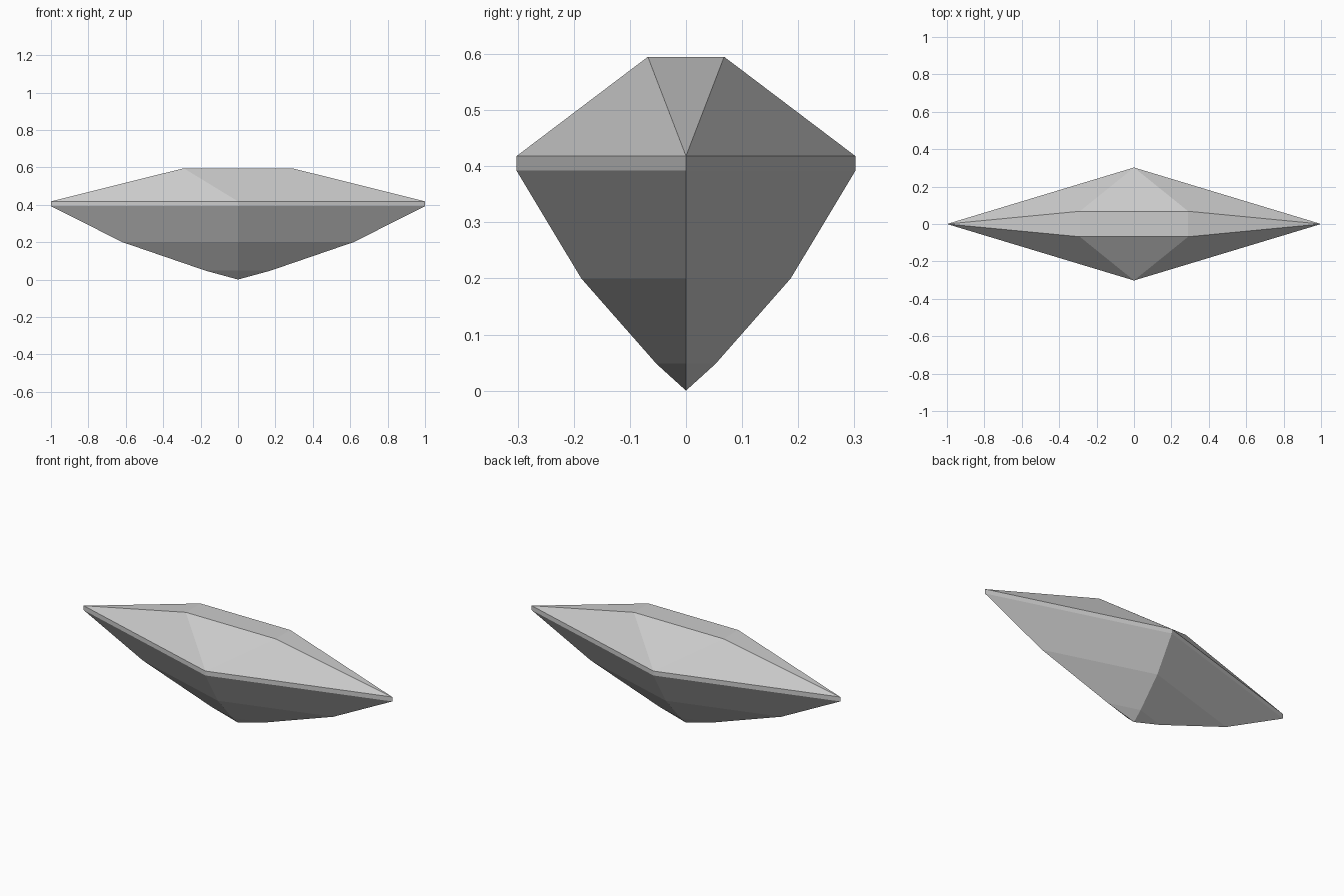
import bpy
import bmesh

cube = bpy.data.objects.get("Cube")
if cube:
    bpy.data.objects.remove(cube, do_unlink=True)

HALF_X, HALF_Y = 1.0, 0.302

# Grey stone material
stone = bpy.data.materials.new("grey stone")
stone.use_nodes = True
grey = (0.6, 0.6, 0.6, 1)
stone.diffuse_color = grey
stone.node_tree.nodes["Principled BSDF"].inputs["Base Color"].default_value = grey

bm = bmesh.new()


def ring(scale, z):
    """Diamond outline: left, back, right, front corners."""
    corners = ((1, 0), (0, 1), (-1, 0), (0, -1))
    return [bm.verts.new((x * HALF_X * scale, y * HALF_Y * scale, z)) for x, y in corners]


# Girdle band and stepped lower tiers
tiers = [ring(s, z) for s, z in ((1, 0.418), (1, 0.392), (0.618, 0.2), (0.175, 0.048))]
for upper, lower in zip(tiers, tiers[1:]):
    for i in range(4):
        j = (i + 1) % 4
        bm.faces.new((upper[i], lower[i], lower[j], upper[j]))

# Bottom point
tip = bm.verts.new((0, 0, 0))
for i in range(4):
    bm.faces.new((tiers[-1][i], tip, tiers[-1][(i + 1) % 4]))

# Flat table, joined to the girdle by eight triangular crown facets
table = [bm.verts.new((x * 0.29, y * 0.068, 0.595))
         for x, y in ((1, 1), (-1, 1), (-1, -1), (1, -1))]
bm.faces.new(table)
girdle = tiers[0]
for i in range(4):
    bm.faces.new((girdle[i], girdle[(i + 1) % 4], table[i]))
    bm.faces.new((girdle[i], table[i], table[i - 1]))

bmesh.ops.recalc_face_normals(bm, faces=bm.faces)
mesh = bpy.data.meshes.new("gemstone")
bm.to_mesh(mesh)
bm.free()
mesh.materials.append(stone)
gem = bpy.data.objects.new("gemstone", mesh)
bpy.context.collection.objects.link(gem)
